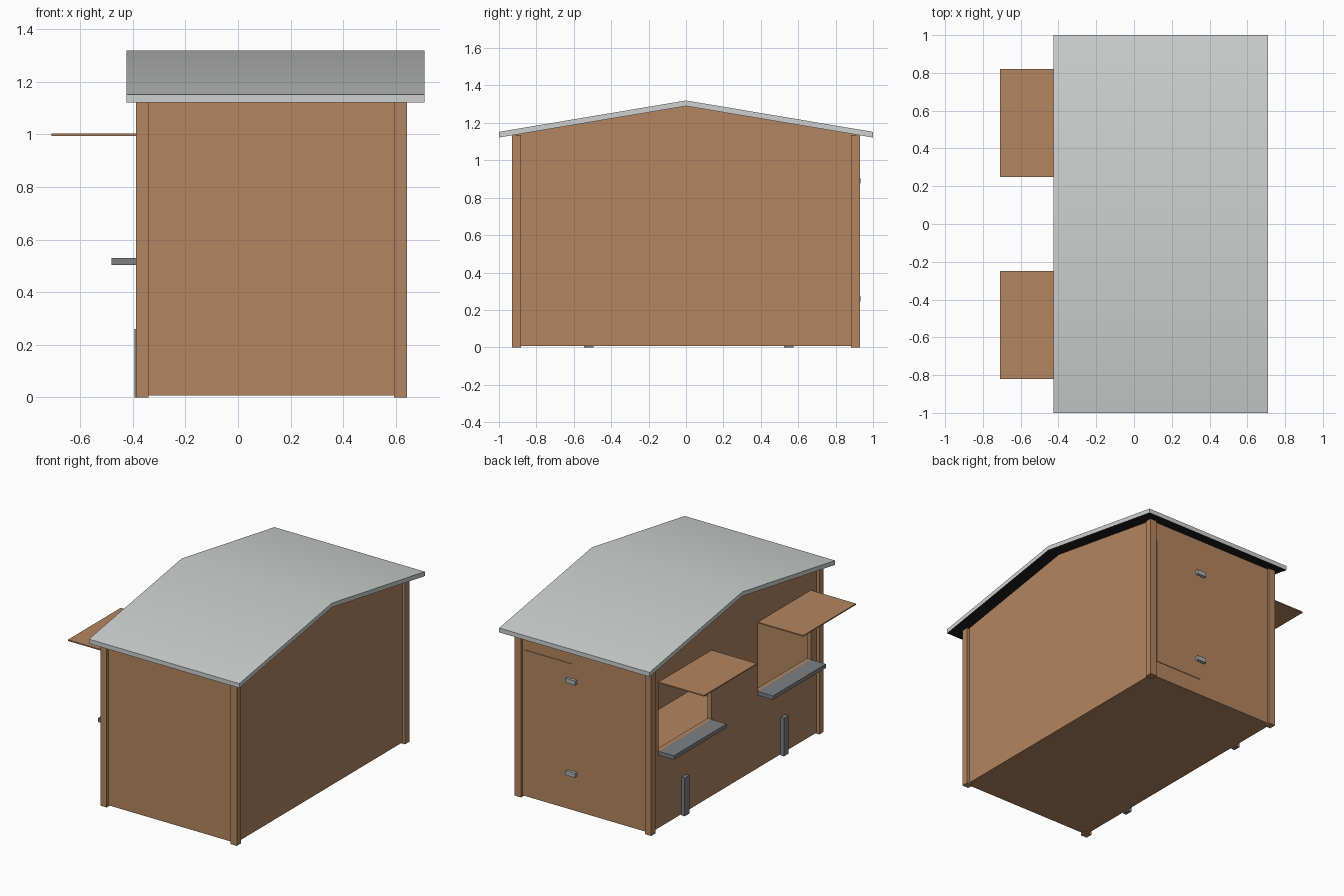
import bpy, bmesh, math

if "Cube" in bpy.data.objects:
    bpy.data.objects.remove(bpy.data.objects["Cube"])


def material(name, rgb):
    m = bpy.data.materials.new(name)
    m.diffuse_color = (*rgb, 1)
    m.use_nodes = True
    m.node_tree.nodes["Principled BSDF"].inputs["Base Color"].default_value = m.diffuse_color
    return m


WOOD = material("brown_wood", (0.45, 0.235, 0.118))
ROOF = material("light_grey_roof", (0.62, 0.64, 0.63))
DARK = material("black_roof_lining", (0.012, 0.012, 0.013))
GREY = material("dark_grey_shelf", (0.21, 0.215, 0.225))
METAL = material("grey_metal", (0.40, 0.44, 0.46))


def prism(name, profile, x0, x1, *mats):
    """Extrude a (y, z) profile along x."""
    bm = bmesh.new()
    face = bm.faces.new([bm.verts.new((x0, y, z)) for y, z in profile])
    out = bmesh.ops.extrude_face_region(bm, geom=[face])["geom"]
    bmesh.ops.translate(bm, vec=(x1 - x0, 0, 0),
                        verts=[v for v in out if isinstance(v, bmesh.types.BMVert)])
    bmesh.ops.recalc_face_normals(bm, faces=bm.faces)
    me = bpy.data.meshes.new(name)
    bm.to_mesh(me)
    bm.free()
    ob = bpy.data.objects.new(name, me)
    bpy.context.collection.objects.link(ob)
    for m in mats:
        me.materials.append(m)
    return ob


def box(name, x0, x1, y0, y1, z0, z1, mat):
    return prism(name, [(y0, z0), (y1, z0), (y1, z1), (y0, z1)], x0, x1, mat)


def select(ob):
    bpy.ops.object.select_all(action="DESELECT")
    ob.select_set(True)
    bpy.context.view_layer.objects.active = ob


def cut(ob, cutter):
    cutter.hide_render = True
    mod = ob.modifiers.new("cut", "BOOLEAN")
    mod.operation = "DIFFERENCE"
    mod.solver = "EXACT"
    mod.object = cutter
    select(ob)
    bpy.ops.object.modifier_apply(modifier=mod.name)
    bpy.data.objects.remove(cutter)


def under(y):
    """Height of the roof underside."""
    return 1.29 - 0.168 * abs(y)


def gable(half, bottom, lift):
    return [(-half, bottom), (half, bottom), (half, under(half) + lift),
            (0, under(0) + lift), (-half, under(half) + lift)]


# Hollow wall shell with floor and two serving windows on the left side
X0, X1, Y = -0.368, 0.622, 0.912
walls = prism("walls", gable(Y, 0.008, 0.004), X0, X1, WOOD)
cut(walls, prism("cavity", gable(Y - 0.03, 0.035, 0.1), X0 + 0.03, X1 - 0.03, WOOD))
for s in (-1, 1):
    y0, y1 = sorted((s * 0.25, s * 0.82))
    cut(walls, box("window_cutter", X0 - 0.1, X0 + 0.1, y0, y1, 0.53, 0.995, WOOD))
    # Raised shutter and serving shelf
    box("shutter", -0.71, X0 + 0.002, y0, y1, 0.995, 1.003, WOOD)
    box("serving_shelf", -0.482, X0 + 0.002, y0, y1, 0.503, 0.53, GREY)

# Corner posts
for name, px in (("left_post", -0.388), ("right_post", 0.594)):
    for py in (-0.93, 0.883):
        box(name, px, px + 0.048, py, py + 0.047, 0, under(0.93) + 0.002, WOOD)

# Short ground stakes on the left side
for y in (-0.52, 0.55):
    box("ground_stake", -0.393, X0 + 0.002, y - 0.025, y + 0.025, 0, 0.26, GREY)

# Back door and its hinges
box("back_door", 0.22, 0.58, Y - 0.002, Y + 0.004, 0.12, 1.005, WOOD)
for z in (0.26, 0.89):
    box("door_hinge", 0.185, 0.255, Y, Y + 0.022, z - 0.015, z + 0.015, METAL)

# Gabled roof with a dark underside
roof = prism("roof", [(-1, 1.122), (0, 1.29), (1, 1.122), (1, 1.152), (0, 1.32), (-1, 1.152)],
             -0.425, 0.71, ROOF, DARK)
for p in roof.data.polygons:
    p.material_index = 1 if p.normal.z < -0.5 else 0
select(roof)
bpy.ops.object.shade_smooth_by_angle(angle=math.radians(30))
